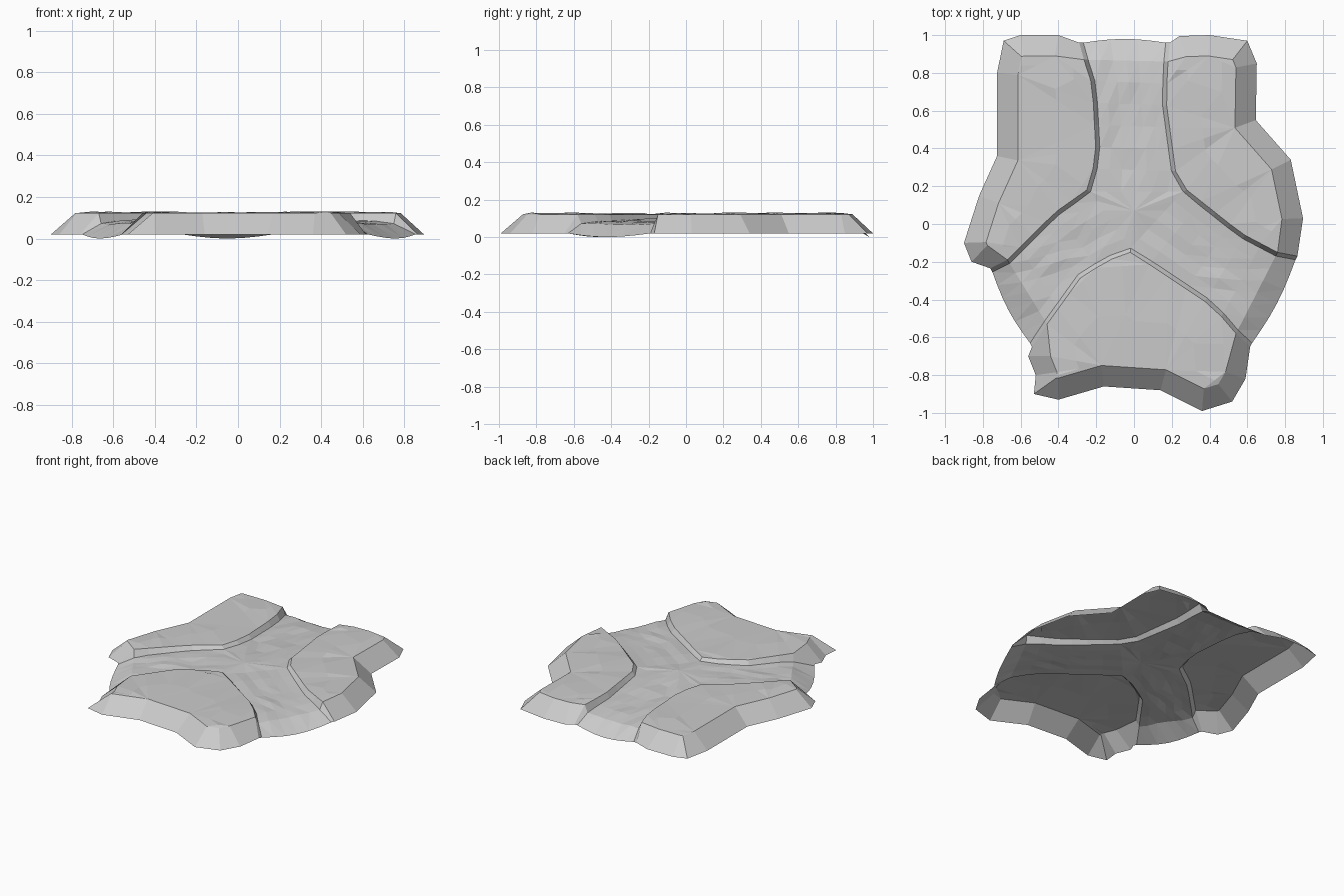
import bpy, bmesh, math, random
from mathutils import Vector

if "Cube" in bpy.data.objects:
    bpy.data.objects.remove(bpy.data.objects["Cube"])

random.seed(4)
TOP, LOW, SKIRT = 0.122, 0.02, 0.11
CENTRE = Vector((0, 0.07, 0.108))
N = 7          # rail samples from tip to junction corner
ACROSS = 6     # road divisions across


def v(p, z=0):
    return Vector((p[0], p[1], z))


def resample(pts, n):
    pts = [v(p) for p in pts]
    acc = [0]
    for a, b in zip(pts, pts[1:]):
        acc.append(acc[-1] + (b - a).length)
    out = []
    for i in range(n):
        d = acc[-1] * i / (n - 1)
        k = 0
        while k < len(pts) - 2 and acc[k + 1] < d:
            k += 1
        out.append(pts[k].lerp(pts[k + 1], (d - acc[k]) / (acc[k + 1] - acc[k])))
    return out


def inset(pts, turn):
    """Move the inner points of an open outline sideways by the skirt width."""
    out = []
    for p, q, r in zip(pts, pts[1:], pts[2:]):
        e, f = (v(q) - v(p)).normalized(), (v(r) - v(q)).normalized()
        n1, n2 = (Vector((-d.y, d.x, 0)) * turn for d in (e, f))
        m = (n1 + n2).normalized()
        out.append(v(v(q) + m * SKIRT / max(m.dot(n1), 0.7), TOP))
    return out


def finish(name, bm):
    bmesh.ops.remove_doubles(bm, verts=bm.verts[:], dist=0.0005)
    bm.normal_update()
    bmesh.ops.reverse_faces(bm, faces=[f for f in bm.faces if f.normal.z < 0])
    me = bpy.data.meshes.new(name)
    bm.to_mesh(me)
    bm.free()
    bpy.context.collection.objects.link(bpy.data.objects.new(name, me))


def strip(bm, a, b):
    va = [bm.verts.new(p) for p in a]
    vb = [bm.verts.new(p) for p in b]
    for i in range(len(a) - 1):
        bm.faces.new((va[i], va[i + 1], vb[i + 1], vb[i]))


class Bank:
    """Ground outline plus two road-side rails that meet at a junction corner."""
    def __init__(self, name, turn, ground, corner, start, end):
        self.name = name
        self.ground = [v(p, LOW) for p in ground]
        self.rails = {}
        for side, pts, tip in (("start", start, 0), ("end", end, -1)):
            path = resample(pts + [corner], N)
            self.rails[side] = [self.ground[tip]] + [v(p, TOP) for p in path]
        self.rim = [v(start[0], TOP)] + inset(ground, turn) + [v(end[0], TOP)]

    # Gently uneven top and sloping outer skirt
    def build(self):
        bm = bmesh.new()
        strip(bm, self.ground, self.rim)
        loop = self.rim + self.rails["end"][2:] + self.rails["start"][2:-1][::-1]
        cap = bm.faces.new([bm.verts.new(p) for p in loop])
        tris = bmesh.ops.triangulate(bm, faces=[cap])["faces"]
        edges = list({e for f in tris for e in f.edges if len(e.link_faces) == 2})
        res = bmesh.ops.subdivide_edges(bm, edges=edges, cuts=1)
        for g in res["geom_inner"]:
            if isinstance(g, bmesh.types.BMVert):
                g.co.z += random.uniform(0, 0.01)
        bmesh.ops.triangulate(bm, faces=[f for f in bm.faces if len(f.verts) > 4])
        finish(self.name, bm)


left = Bank("left_bank", 1,
            [(-.29, .96), (-.4, 1), (-.6, 1), (-.69, .97), (-.725, .8), (-.725, .36),
             (-.82, .15), (-.9, -.1), (-.86, -.2), (-.76, -.235)],
            (-.25, .18), [(-.265, .87), (-.22, .73), (-.2, .35)], [(-.67, -.19), (-.42, .06)])
right = Bank("right_bank", -1,
             [(.19, .96), (.24, .995), (.4, 1), (.6, .97), (.65, .85), (.645, .55), (.83, .34),
              (.895, .03), (.865, -.17)],
             (.28, .18), [(.18, .86), (.17, .65), (.22, .28)], [(.76, -.15), (.57, -.05)])
front = Bank("front_bank", -1,
             [(.615, -.65), (.59, -.82), (.52, -.94), (.36, -.99), (.14, -.88), (-.16, -.86),
              (-.4, -.93), (-.53, -.9), (-.52, -.8), (-.56, -.7), (-.54, -.65)],
             (-.02, -.15), [(.54, -.58), (.42, -.44), (.06, -.2)],
             [(-.46, -.53), (-.28, -.28), (-.13, -.19)])
for bank in (left, right, front):
    bank.build()

# Road height from outlet to junction
ROAD_Z = [LOW, 0.072] + [0.084 + 0.018 * i / (N - 2) for i in range(N - 1)]


def feet(rail, other):
    out = []
    for i, (p, q) in enumerate(zip(rail, other)):
        d = v(CENTRE if i == N else q) - v(p)
        out.append(v(v(p) + d.normalized() * 0.022, ROAD_Z[i]))
    return out


# Sunken three-way road with kerb walls
road, kerbs = bmesh.new(), bmesh.new()
hub = road.verts.new(CENTRE)
for one, s1, two, s2 in ((left, "start", right, "start"), (right, "end", front, "start"),
                         (front, "end", left, "end")):
    a, b = one.rails[s1], two.rails[s2]
    fa, fb = feet(a, b), feet(b, a)
    strip(kerbs, a, fa)
    strip(kerbs, b, fb)
    outward = (v(fa[0] + fb[0]) - v(fa[-1] + fb[-1])).normalized()
    rows = []
    for i in range(N + 1):
        row = []
        for j in range(ACROSS + 1):
            u = j / ACROSS
            bulge = math.sin(math.pi * u)
            p = fa[i].lerp(fb[i], u)
            if i == 0:
                p += outward * 0.02 * bulge
                p.z -= LOW * bulge
            elif 0 < j < ACROSS:
                p.z += random.uniform(-0.007, 0.004)
            row.append(road.verts.new(p))
        rows.append(row)
    for r, s in zip(rows, rows[1:]):
        for j in range(ACROSS):
            road.faces.new((r[j], r[j + 1], s[j + 1], s[j]))
    for j in range(ACROSS):
        road.faces.new((rows[-1][j], rows[-1][j + 1], hub))
bmesh.ops.triangulate(road, faces=road.faces[:])
finish("road", road)
finish("kerb_walls", kerbs)
